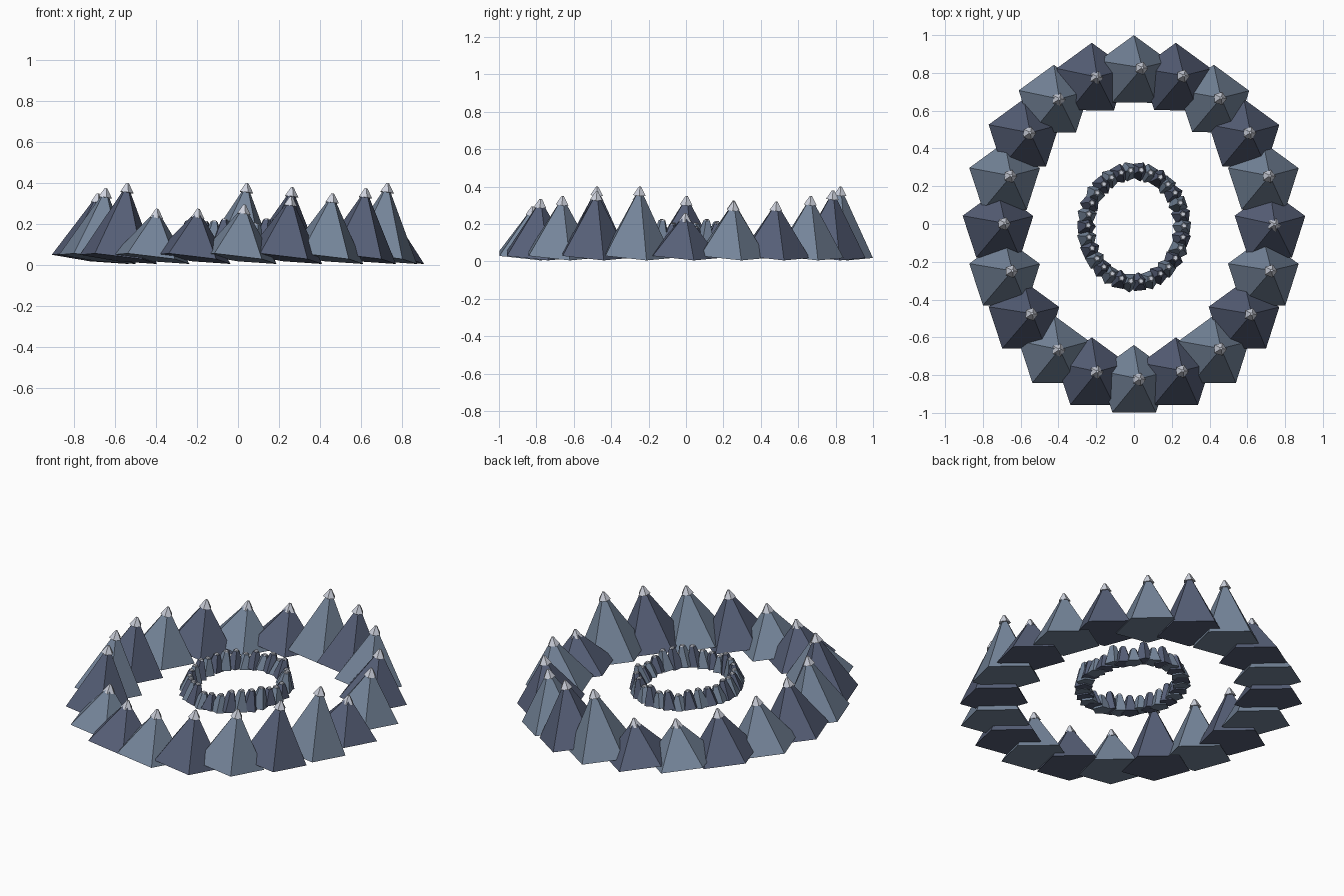
import bpy, bmesh, math, random
from mathutils import Vector

if "Cube" in bpy.data.objects:
    bpy.data.objects.remove(bpy.data.objects["Cube"])

random.seed(4)


def material(name, rgb):
    m = bpy.data.materials.new(name)
    lin = [((c / 255 + 0.055) / 1.055) ** 2.4 for c in rgb]
    m.diffuse_color = (*lin, 1)
    m.use_nodes = True
    m.node_tree.nodes["Principled BSDF"].inputs["Base Color"].default_value = m.diffuse_color
    return m


LIGHT = material("light slate", (117, 133, 154))
DARK = material("dark slate", (86, 95, 119))
SNOW = material("snow", (205, 209, 220))

# every peak leans the same way
AXIS = Vector((0.12, 0.07, 1)).normalized()
LEAN = Vector((0, 0, 1)).rotation_difference(AXIS)


def spike(name, base, r_base, r_top, height, mat, turn=90.0, sides=5):
    """Leaning frustum (pointed when r_top is 0) standing on its base centre."""
    bm = bmesh.new()

    def ring(r, z):
        pts = []
        for i in range(sides):
            a = math.radians(turn + 360 * i / sides)
            p = Vector((r * math.cos(a), r * math.sin(a), z))
            pts.append(bm.verts.new(LEAN @ p))
        return pts

    low = ring(r_base, 0)
    bm.faces.new(low[::-1])
    if r_top:
        high = ring(r_top, height)
        bm.faces.new(high)
        for i in range(sides):
            j = (i + 1) % sides
            bm.faces.new((low[i], low[j], high[j], high[i]))
    else:
        tip = bm.verts.new(LEAN @ Vector((0, 0, height)))
        for i in range(sides):
            bm.faces.new((low[i], low[(i + 1) % sides], tip))
    me = bpy.data.meshes.new(name)
    bm.to_mesh(me)
    bm.free()
    me.materials.append(mat)
    ob = bpy.data.objects.new(name, me)
    ob.location = base
    bpy.context.collection.objects.link(ob)
    return ob


# outer range: peak heights clockwise from the back
PEAKS = [.395, .375, .345, .315, .315, .255, .395, .37, .345, .33,
         .29, .27, .27, .395, .37, .345, .32, .305, .27, .265]
for i, top in enumerate(PEAKS):
    a = math.radians(90 - 18 * i)
    base = Vector((0.72 * math.cos(a), -0.018 + 0.82 * math.sin(a), 0.032))
    h = (top - base.z) / AXIS.z
    spike("mountain", base, 0.198, 0.0, h, LIGHT if i % 2 == 0 else DARK)
    # snow cap sits over the tip
    spike("snow_cap", base + AXIS * (h - 0.042), 0.036, 0.007, 0.046, SNOW, turn=70)

# inner ring of small raised crags
COUNT = 30
for i in range(COUNT):
    a = 2 * math.pi * i / COUNT
    base = Vector((0.255 * math.cos(a), -0.015 + 0.295 * math.sin(a), 0.108))
    base.z += random.uniform(-0.006, 0.006)
    h = random.uniform(0.075, 0.115)
    turn = random.uniform(0, 72)
    spike("crag", base, 0.054, 0.019, h, LIGHT if i % 2 == 0 else DARK, turn)
    spike("crag_cap", base + AXIS * (h - 0.006), 0.018, 0.012, 0.012, SNOW, turn)
